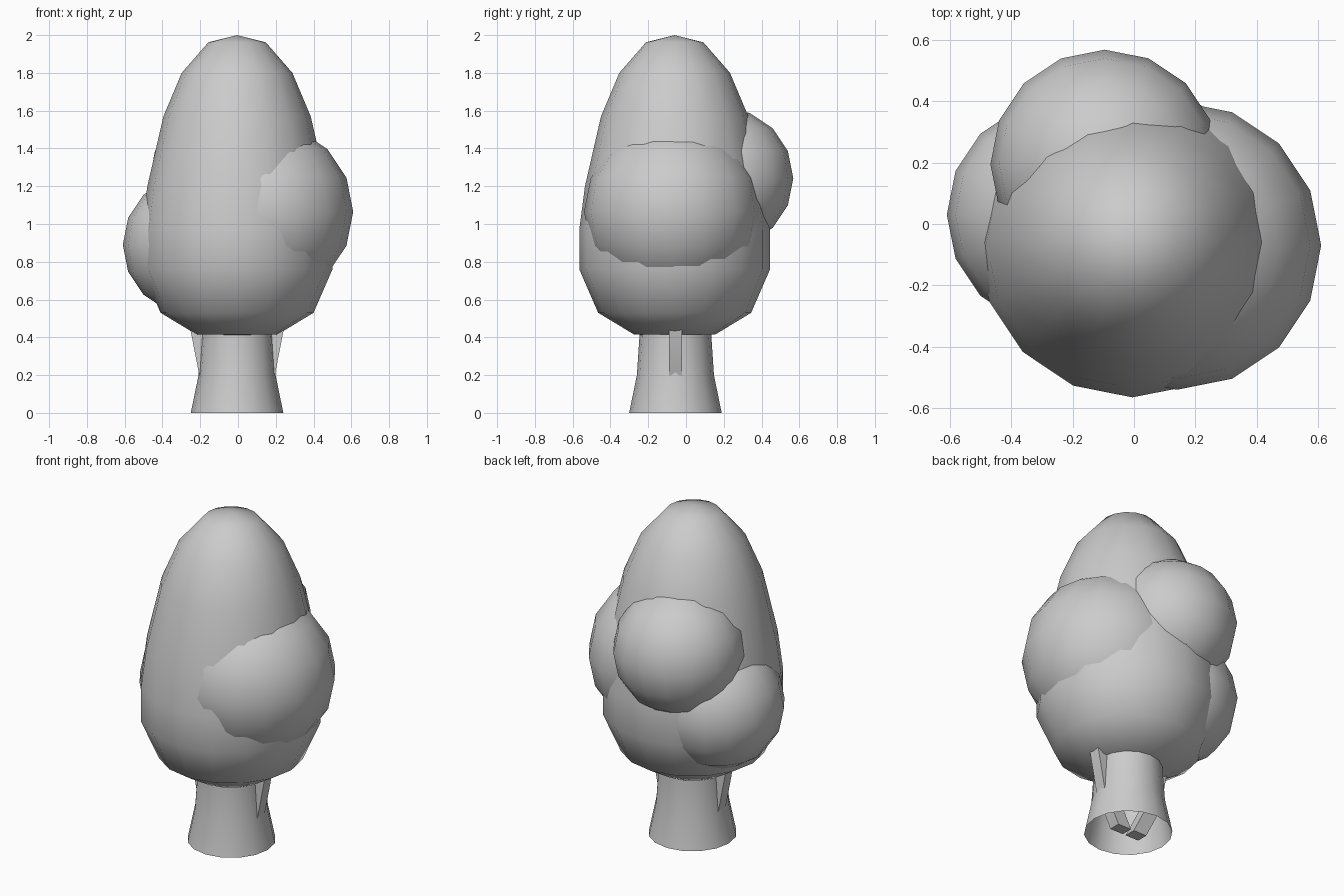
import bpy, bmesh, math

if "Cube" in bpy.data.objects:
    bpy.data.objects.remove(bpy.data.objects["Cube"])

def finish(name, bm, angle=60):
    bmesh.ops.recalc_face_normals(bm, faces=bm.faces)
    me = bpy.data.meshes.new(name)
    bm.to_mesh(me)
    bm.free()
    ob = bpy.data.objects.new(name, me)
    bpy.context.collection.objects.link(ob)
    bpy.ops.object.select_all(action='DESELECT')
    bpy.context.view_layer.objects.active = ob
    ob.select_set(True)
    bpy.ops.object.shade_smooth_by_angle(angle=math.radians(angle))
    return ob

def lathe(name, profile, center, sides=16):
    # revolve (radius, z) points; radius 0 becomes a pole
    bm = bmesh.new()
    rings = []
    for r, z in profile:
        n = sides if r > 0 else 1
        rings.append([bm.verts.new((center[0] + r * math.cos(2 * math.pi * i / sides),
                                    center[1] + r * math.sin(2 * math.pi * i / sides), z))
                      for i in range(n)])
    for a, b in zip(rings, rings[1:]):
        for i in range(sides):
            quad = [a[i % len(a)], a[(i + 1) % len(a)], b[(i + 1) % len(b)], b[i % len(b)]]
            bm.faces.new(list(dict.fromkeys(quad)))
    return finish(name, bm)

def blob(name, center, radius):
    # ball of leaves
    bm = bmesh.new()
    bmesh.ops.create_uvsphere(bm, u_segments=16, v_segments=8, radius=radius)
    bmesh.ops.translate(bm, verts=bm.verts, vec=center)
    return finish(name, bm)

def branch(name, side):
    # bent square bar: (inner x, outer x, z) stations
    bm = bmesh.new()
    rings = []
    for xi, xo, z in [(0.01, 0.10, 0.003), (0.11, 0.20, 0.20), (0.16, 0.245, 0.43), (0.20, 0.28, 0.60)]:
        rings.append([bm.verts.new((side * x - 0.005, y, z))
                      for x, y in [(xi, -0.09), (xo, -0.09), (xo, -0.02), (xi, -0.02)]])
    for a, b in zip(rings, rings[1:]):
        for i in range(4):
            j = (i + 1) % 4
            bm.faces.new([a[i], a[j], b[j], b[i]])
    bm.faces.new(rings[0])
    bm.faces.new(rings[-1])
    return finish(name, bm, 30)

# Trunk, open underneath
lathe("trunk", [(0.245, 0), (0.204, 0.20), (0.19, 0.41), (0.19, 0.47)], (-0.005, -0.056))

# Main egg-shaped crown
lathe("crown", [(0, 0.405), (0.215, 0.415), (0.405, 0.53), (0.505, 0.76), (0.505, 0.97),
                (0.475, 1.2), (0.39, 1.57), (0.293, 1.8), (0.152, 1.962), (0, 2.0)],
      (-0.005, -0.06))

# Leaf clusters
blob("right_cluster", (0.14, -0.07, 1.065), 0.47)
blob("left_cluster", (-0.237, 0.03, 0.89), 0.373)
blob("back_cluster", (-0.095, 0.195, 1.243), 0.373)

# Side branches
branch("right_branch", 1)
branch("left_branch", -1)
